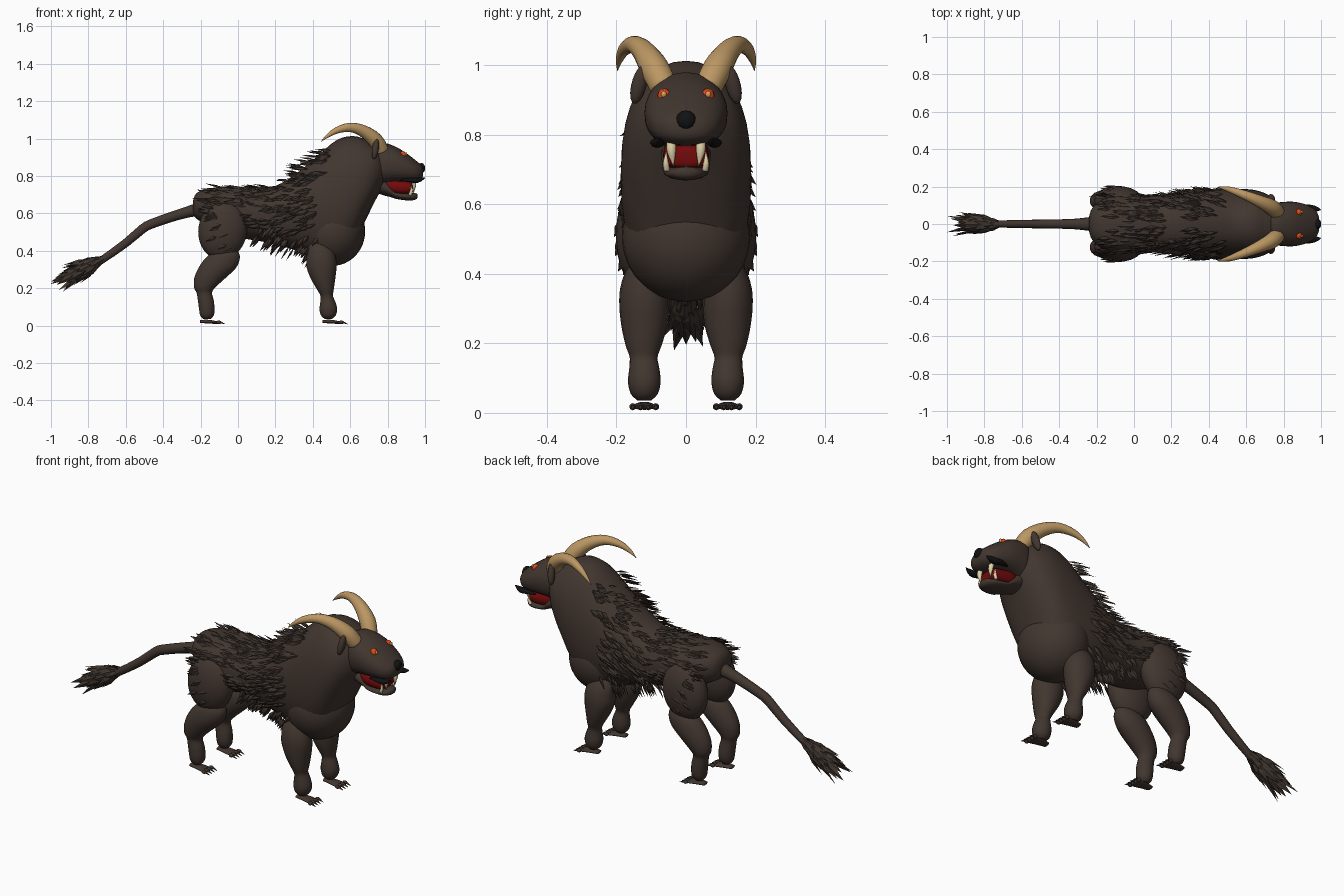
import bpy, bmesh, math, random
from mathutils import Vector as V

random.seed(4)
X, Y, Z = V((1, 0, 0)), V((0, 1, 0)), V((0, 0, 1))


def material(name, *rgb):
    m = bpy.data.materials.new(name)
    m.diffuse_color = (*rgb, 1)
    return m


HIDE = material("brown hide", 0.054, 0.037, 0.029)
FUR = material("dark fur", 0.048, 0.034, 0.027)
HORN = material("tan horn", 0.50, 0.31, 0.125)
IVORY = material("ivory", 0.75, 0.65, 0.40)
RED = material("mouth red", 0.17, 0.003, 0.003)
ORANGE = material("eye orange", 0.80, 0.065, 0.008)
AMBER = material("eye amber", 0.75, 0.35, 0.10)
BLACK = material("black", 0.006, 0.006, 0.006)


def finish(name, bm, mat, smooth=True):
    bmesh.ops.recalc_face_normals(bm, faces=bm.faces[:])
    me = bpy.data.meshes.new(name)
    bm.to_mesh(me)
    bm.free()
    me.materials.append(mat)
    ob = bpy.data.objects.new(name, me)
    bpy.context.collection.objects.link(ob)
    if smooth:
        for p in me.polygons:
            p.use_smooth = True
    return ob


def spline(pts, steps=3):
    """Smooth curve through the points, any number of channels."""
    out = []
    for i in range(len(pts) - 1):
        a, b, c, d = (pts[max(0, min(len(pts) - 1, i + k))] for k in (-1, 0, 1, 2))
        for s in range(steps):
            t = s / steps
            out.append([q + 0.5 * t * (r - p + t * (2 * p - 5 * q + 4 * r - u + t * (3 * (q - r) + u - p)))
                        for p, q, r, u in zip(a, b, c, d)])
    return out + [list(pts[-1])]


def section(a, square):
    """Unit ring point; square gives the upper and lower squareness."""
    c, s = math.cos(a), math.sin(a)
    e = square[0] if s > 0 else square[1]
    return math.copysign(abs(c) ** e, c), math.copysign(abs(s) ** e, s)


def tube(name, pts, mat, n=20, axis=None, steps=3, square=(1, 1)):
    """Skin over rings (x, y, z, side radius, other radius)."""
    pts = spline(pts, steps)
    bm = bmesh.new()
    rings = []
    for i, (x, y, z, ra, rb) in enumerate(pts):
        lo, hi = pts[max(i - 1, 0)], pts[min(i + 1, len(pts) - 1)]
        t = axis or (V(hi[:3]) - V(lo[:3])).normalized()
        a = (Y - t * t.y).normalized()
        b = t.cross(a)
        ring = [section(k * math.tau / n, square) for k in range(n)]
        rings.append([bm.verts.new(V((x, y, z)) + a * max(ra, .001) * c + b * max(rb, .001) * s)
                      for c, s in ring])
    for r, s in zip(rings, rings[1:]):
        for k in range(n):
            bm.faces.new((r[k], r[(k + 1) % n], s[(k + 1) % n], s[k]))
    bm.faces.new(rings[0])
    bm.faces.new(rings[-1])
    return finish(name, bm, mat)


def blob(name, loc, size, mat, seg=16, tilt=0, roll=0):
    bm = bmesh.new()
    bmesh.ops.create_uvsphere(bm, u_segments=seg, v_segments=max(6, seg * 3 // 4), radius=1)
    for v in bm.verts:
        v.co = V(a * b for a, b in zip(v.co, size))
    ob = finish(name, bm, mat)
    ob.location = loc
    ob.rotation_euler = (roll, tilt, 0)
    return ob


def leaf(bm, p, d, n, length, w):
    """One pointed, slightly ridged lock of fur."""
    d = d.normalized()
    s = d.cross(n).normalized()
    n = s.cross(d)
    root, tip = bm.verts.new(p), bm.verts.new(p + d * length)
    l, r = (bm.verts.new(p + d * length * .45 + s * w * k) for k in (1, -1))
    top, low = (bm.verts.new(p + d * length * .4 + n * w * k) for k in (.5, -.3))
    for a, b in ((l, top), (top, r), (r, low), (low, l)):
        bm.faces.new((root, a, b))
        bm.faces.new((tip, b, a))


# torso and neck: x, bottom, top, half width
BODY = [(-.24, .60, .67, .04), (-.22, .57, .71, .09), (-.15, .53, .735, .14), (-.05, .48, .74, .155),
        (.1, .455, .733, .147), (.2, .435, .747, .15), (.3, .405, .805, .166), (.4, .365, .885, .18),
        (.5, .34, .973, .187), (.56, .36, 1.006, .188), (.62, .44, 1.013, .185), (.66, .52, 1.004, .178),
        (.70, .60, .985, .165), (.74, .68, .965, .14), (.775, .74, .93, .10)]
RINGS = [(x, 0, (a + b) / 2, w, (b - a) / 2) for x, a, b, w in BODY]
SQUARE = (.93, .92)
tube("torso", RINGS, HIDE, 36, X, 3, SQUARE)
blob("chest", (.505, 0, .505), (.175, .184, .185), HIDE, 32)

# head and jaw, joined by the cheeks
tube("head", [(.72, 0, .865, .09, .10), (.76, 0, .868, .112, .112), (.80, 0, .868, .118, .105),
              (.85, 0, .86, .119, .093), (.90, 0, .845, .110, .077), (.95, 0, .828, .09, .056),
              (.98, 0, .822, .06, .036), (.99, 0, .822, .03, .018)], HIDE, 28, X, 3, (.95, .8))
tube("lower_jaw", [(.74, 0, .76, .07, .05), (.785, 0, .74, .071, .045), (.815, 0, .72, .069, .032),
                   (.84, 0, .700, .067, .021), (.88, 0, .692, .064, .020), (.92, 0, .689, .056, .020),
                   (.95, 0, .691, .036, .017), (.96, 0, .693, .01, .008)], HIDE, 20, X)
tube("mouth", [(.79, 0, .75, .055, .035), (.82, 0, .745, .065, .042), (.88, 0, .738, .066, .038),
               (.915, 0, .737, .063, .032), (.928, 0, .737, .055, .026), (.932, 0, .737, .02, .01)],
     RED, 18, X, 3, (.75, .75))
blob("nose", (.980, 0, .842), (.022, .03, .028), BLACK, 10)

for s, side in ((1, "left"), (-1, "right")):
    # horns, ears, eyes
    tube(side + "_horn", [(.77, s * .06, .93, .04, .04), (.735, s * .09, .99, .042, .042),
                          (.67, s * .122, 1.04, .033, .033), (.60, s * .152, 1.06, .025, .025),
                          (.53, s * .178, 1.045, .018, .018), (.48, s * .192, 1.015, .01, .01),
                          (.445, s * .197, .985, .001, .001)], HORN, 14)
    blob(side + "_ear", (.735, s * .135, .945), (.018, .022, .058), HIDE, 12, .15, s * .25)
    blob(side + "_eye", (.882, s * .062, .912), (.018, .020, .022), ORANGE, 8, -.4)
    blob(side + "_pupil", (.898, s * .064, .917), (.007, .008, .010), AMBER, 8)
    # whisker tufts
    tube(side + "_whisker", [(.87, s * .083, .775, .005, .004), (.91, s * .085, .779, .018, .010),
                             (.95, s * .082, .776, .020, .014), (.98, s * .08, .782, .012, .010),
                             (1.0, s * .076, .790, .001, .001)], BLACK, 8, X)
    # fangs
    tube(side + "_upper_fang", [(.935, s * .042, .785, .014, .013), (.942, s * .042, .752, .013, .011),
                                (.938, s * .036, .71, .001, .001)], IVORY, 8)
    tube(side + "_lower_fang", [(.918, s * .055, .698, .009, .009), (.927, s * .058, .72, .008, .008),
                                (.925, s * .057, .752, .001, .001)], IVORY, 8)
    # front leg: upper, pinched wrist, ankle
    tube(side + "_front_leg", [(.44, s * .105, .46, .03, .04), (.44, s * .115, .41, .057, .07),
                               (.445, s * .12, .36, .069, .08), (.447, s * .12, .31, .072, .081),
                               (.455, s * .12, .25, .066, .066), (.467, s * .122, .195, .052, .046),
                               (.474, s * .122, .16, .040, .034), (.48, s * .12, .13, .043, .040),
                               (.483, s * .12, .09, .047, .048), (.483, s * .12, .055, .039, .040),
                               (.483, s * .12, .036, .02, .02)], HIDE, 18, Z)
    # hind leg: haunch, calf, shank
    blob(side + "_haunch", (-.082, s * .123, .51), (.13, .079, .158), HIDE, 24, .15)
    tube(side + "_calf", [(-.06, s * .125, .40, .04, .06), (-.08, s * .125, .365, .058, .092),
                          (-.11, s * .125, .31, .064, .102), (-.15, s * .125, .255, .058, .085),
                          (-.178, s * .125, .205, .047, .058), (-.18, s * .123, .175, .038, .042),
                          (-.172, s * .122, .135, .041, .043), (-.167, s * .12, .09, .043, .042),
                          (-.166, s * .12, .055, .036, .037), (-.166, s * .12, .036, .02, .02)], HIDE, 18, Z)
    # feet with toes and claws
    for fx, label in ((.452, "front"), (-.203, "hind")):
        tube(f"{side}_{label}_foot", [(fx, s * .12, .022, .020, .008), (fx + .04, s * .12, .022, .028, .010),
                                      (fx + .085, s * .12, .017, .034, .008),
                                      (fx + .10, s * .12, .015, .03, .006)], HIDE, 12, X)
        for k in range(4):
            ty = s * .12 + (k - 1.5) * .022
            blob(f"{side}_{label}_toe_{k}", (fx + .10, ty, .018), (.014, .010, .010), HIDE, 8)
            tube(f"{side}_{label}_claw_{k}", [(fx + .11, ty, .018, .006, .006),
                                              (fx + .135, ty, .008, .001, .001)], FUR, 6)

# tail
tube("tail", [(-.17, 0, .635, .05, .05), (-.23, 0, .618, .038, .034), (-.33, 0, .59, .027, .028),
              (-.46, 0, .545, .024, .026), (-.51, 0, .518, .023, .025), (-.60, 0, .442, .022, .023),
              (-.74, 0, .343, .018, .020), (-.82, 0, .30, .012, .015)], HIDE, 14, None, 2)

# tail tuft
bm = bmesh.new()
along = V((-.88, 0, -.47))
up = V((-.47, 0, .88))
for k in range(44):
    f, a = (k // 6) / 7, k * 2.4
    out = Y * math.cos(a) + up * math.sin(a)
    p = V((-.715, 0, .362)) + along * .165 * f + out * (.016 + .018 * math.sin(f * 3))
    leaf(bm, p, along + out * random.uniform(.10, .28), out, random.uniform(.11, .16), .019)
finish("tail_tuft", bm, FUR, False)

# coat: locks swept backwards over the back and flanks
bm = bmesh.new()
FINE = spline(RINGS, 8)


def skin(x, a):
    _, _, z, w, h = min(FINE, key=lambda r: abs(r[0] - x))
    c, s = section(a, SQUARE)
    return V((x, w * c, z + h * s)), V((0, math.cos(a) / w, math.sin(a) / h)).normalized()


for k in range(210):
    x = random.uniform(-.14, .50)
    a = random.uniform(-.45, 1.5)
    if x > .43 and a < .5:
        x -= .1
    for s in (1, -1):
        p, n = skin(x, a)
        p.y, n.y = p.y * s, n.y * s
        slope = V((-1, 0, -.4 if x > .2 else .05))
        d = (slope - n * slope.dot(n)).normalized() + n * random.uniform(.10, .28)
        leaf(bm, p - n * .003, d, n, random.uniform(.07, .11), random.uniform(.010, .015))
# belly fringe
for k in range(46):
    x, a = random.uniform(.1, .44), random.uniform(-1.4, -.3)
    for s in (1, -1):
        p, n = skin(x, a)
        p.y, n.y = p.y * s, n.y * s
        leaf(bm, p - n * .005, V((-.6, 0, -.7)) + n * .25, n, random.uniform(.06, .09), .013)
# haunch locks
for k in range(18):
    u, w = random.uniform(-.4, .8), random.uniform(-.6, .8)
    for s in (1, -1):
        q = math.sqrt(max(.05, 1 - u * u - w * w))
        n = V((u * .5, s * q, w * .5)).normalized()
        p = V((-.08 + .125 * u, s * (.123 + .078 * q), .51 + .152 * w))
        leaf(bm, p - n * .004, V((-.8, 0, -.35)) + n * .14, n, .07, .012)
finish("fur_coat", bm, FUR, False)
